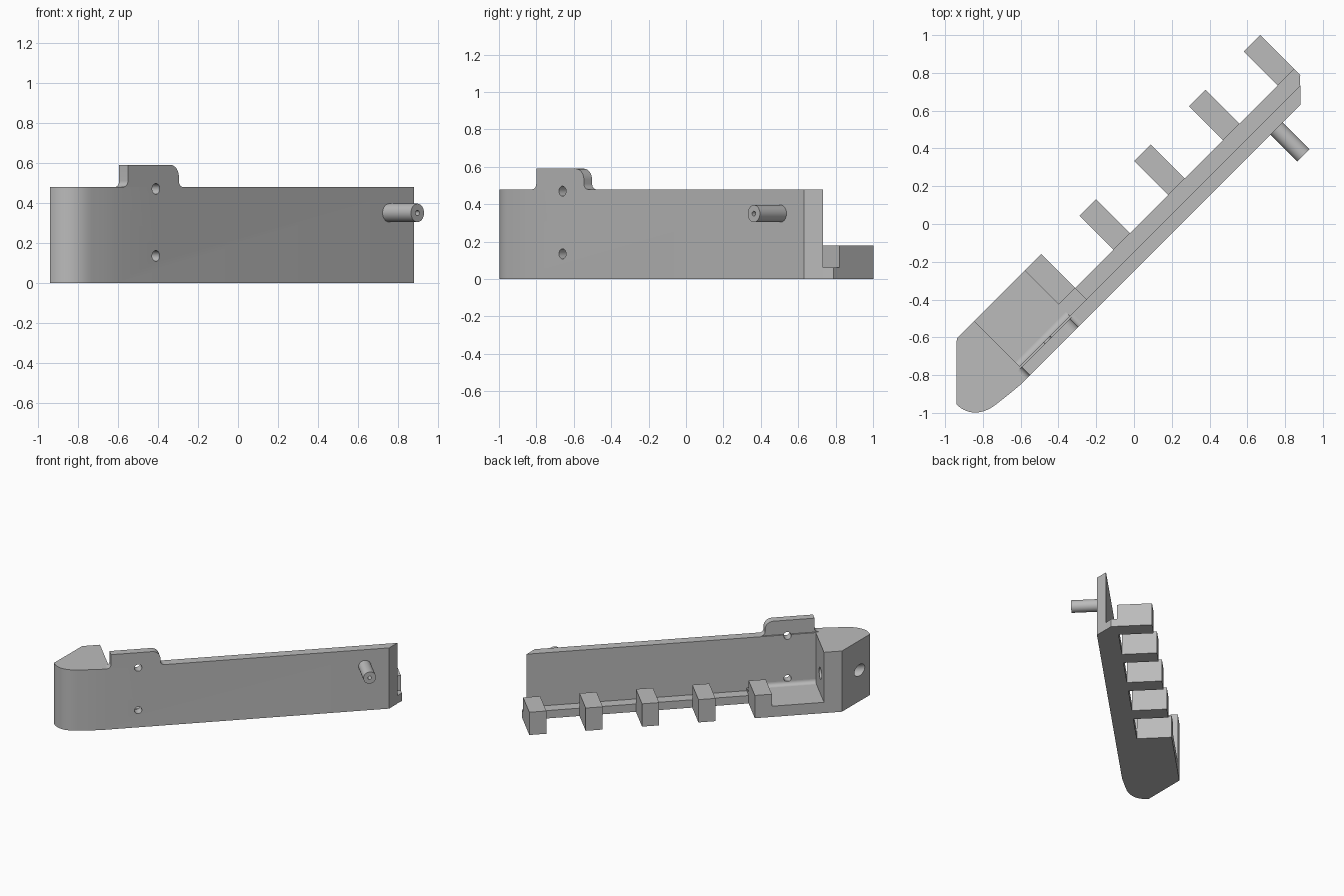
import bpy, bmesh, math
from mathutils import Matrix, Vector
from mathutils.geometry import interpolate_bezier

cube = bpy.data.objects.get("Cube")
if cube:
    bpy.data.objects.remove(cube, do_unlink=True)

grey = bpy.data.materials.new("plain grey")
grey.use_nodes = True
grey.diffuse_color = (0.5, 0.5, 0.5, 1)
grey.node_tree.nodes["Principled BSDF"].inputs["Base Color"].default_value = grey.diffuse_color

# The part lies diagonally: u runs along it, v points to its hooked side
TURN = Matrix.Rotation(math.radians(45), 4, 'Z')
FRONT, BACK, LEDGE, REAR = -0.177, -0.104, -0.02, 0.235
POCKET, TIP = -0.962, 1.181


def uv(x, y):
    p = TURN.inverted() @ Vector((x, y, 0))
    return p.x, p.y


def finish(name, bm):
    bmesh.ops.recalc_face_normals(bm, faces=bm.faces)
    bm.transform(TURN)
    mesh = bpy.data.meshes.new(name)
    bm.to_mesh(mesh)
    bm.free()
    mesh.materials.append(grey)
    obj = bpy.data.objects.new(name, mesh)
    bpy.context.collection.objects.link(obj)
    return obj


def prism(name, points, low, high, axis='z'):
    """Extrude a profile along z (u, v points), v (u, z points) or u (v, z points)."""
    place = {'z': lambda a, b, t: (a, b, t),
             'v': lambda a, b, t: (a, t, b),
             'u': lambda a, b, t: (t, a, b)}[axis]
    bm = bmesh.new()
    face = bm.faces.new([bm.verts.new(place(a, b, low)) for a, b in points])
    new = bmesh.ops.extrude_face_region(bm, geom=[face])["geom"]
    shift = Vector(place(0, 0, high - low))
    bmesh.ops.translate(bm, verts=[g for g in new if isinstance(g, bmesh.types.BMVert)], vec=shift)
    return finish(name, bm)


def box(name, u0, u1, v0, v1, z0, z1):
    return prism(name, [(u0, v0), (u1, v0), (u1, v1), (u0, v1)], z0, z1)


def circle(a, b, r, n=32):
    return [(a + r * math.cos(i * math.tau / n), b + r * math.sin(i * math.tau / n))
            for i in range(n)]


def arc(a, b, r, start, end, n=8):
    return [(a + r * math.cos(math.radians(start + (end - start) * i / n)),
             b + r * math.sin(math.radians(start + (end - start) * i / n)))
            for i in range(n + 1)]


def cut(obj, cutters):
    bpy.context.view_layer.objects.active = obj
    for c in cutters:
        mod = obj.modifiers.new("hole", 'BOOLEAN')
        mod.operation, mod.solver, mod.object = 'DIFFERENCE', 'EXACT', c
        bpy.ops.object.modifier_apply(modifier=mod.name)


# Long wall with the rounded nose block
curve = interpolate_bezier(Vector((-0.94, -0.955, 0)), Vector((-0.88, -1.015, 0)),
                           Vector((-0.80, -1.01, 0)), Vector((-0.73, -0.955, 0)), 16)
outline = [uv(p.x, p.y) for p in curve] + [uv(-0.66, -0.9), uv(-0.60, -0.85)]
outline += [(1.068, FRONT), (1.141, BACK), (POCKET, BACK), (POCKET, REAR), (-1.092, REAR)]
body = prism("wall_and_nose", outline, 0, 0.48)

# Raised tab with rounded corner and flared feet
tab_profile = (arc(-0.985, 0.51, 0.03, 270, 360) + [(-0.955, 0.59)]
               + arc(-0.655, 0.53, 0.06, 90, 0) + arc(-0.565, 0.51, 0.03, 180, 270))
tab = prism("raised_tab", tab_profile, FRONT, -0.115, 'v')

# Low ledge, pocket floor and the fillet in the pocket corner
ledge = prism("ledge", [(POCKET, FRONT + 0.03), (1.09, FRONT + 0.03), (TIP, -0.064),
                        (TIP, LEDGE), (POCKET, LEDGE)], 0, 0.062)
floor = box("pocket_floor", POCKET - 0.01, -0.46, BACK - 0.01, REAR, 0, 0.085)
fillet = prism("pocket_fillet", [(BACK, 0.085)] + arc(BACK + 0.03, 0.115, 0.03, 180, 270),
               POCKET, -0.585, 'u')

# Five hooks standing off the wall
hooks = []
for i in range(5):
    end = TIP - 0.41 * i
    hooks.append(box(f"hook_{i + 1}", end - 0.124, end, LEDGE, REAR, 0, 0.18))

# Round peg on the front
peg = prism("front_peg", circle(0.891, 0.35, 0.046), -0.378, FRONT + 0.02, 'v')

# Hole cutters
screws = [prism("screw_cutter", circle(-0.757, z, 0.027), -0.3, 0.0, 'v') for z in (0.47, 0.135)]
nose_hole = prism("nose_cutter", circle(0.08, 0.245, 0.045), -1.5, -0.9, 'u')
peg_hole = prism("peg_cutter", circle(0.891, 0.35, 0.013), -0.5, -0.25, 'v')
cut(body, screws + [nose_hole])
cut(tab, screws[:1])
cut(peg, [peg_hole])
for c in screws + [nose_hole, peg_hole]:
    bpy.data.objects.remove(c, do_unlink=True)

# Smooth the curved sides only
bpy.ops.object.select_all(action='DESELECT')
for obj in [body, tab, fillet, peg]:
    obj.select_set(True)
bpy.context.view_layer.objects.active = body
bpy.ops.object.shade_smooth_by_angle(angle=math.radians(30))
